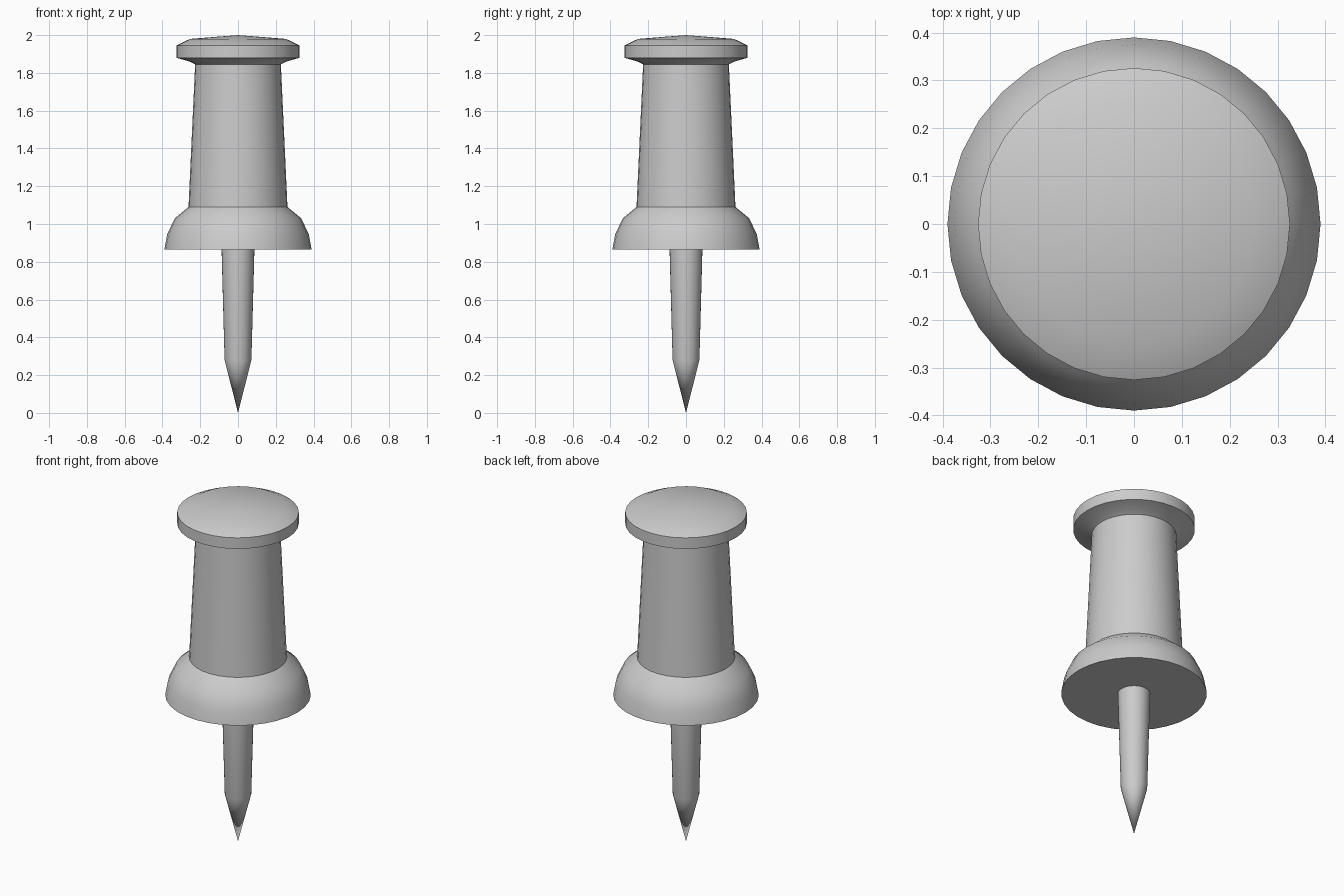
import bpy, bmesh, math

if "Cube" in bpy.data.objects:
    bpy.data.objects.remove(bpy.data.objects["Cube"])

SIDES = 32


def lathe(name, profile, angle=30):
    """Revolve (radius, z) points around the z axis."""
    bm = bmesh.new()
    verts = [bm.verts.new((r, 0, z)) for r, z in profile]
    edges = [bm.edges.new(pair) for pair in zip(verts, verts[1:])]
    bmesh.ops.spin(bm, geom=verts + edges, cent=(0, 0, 0), axis=(0, 0, 1),
                   angle=math.tau, steps=SIDES, use_merge=False)
    bmesh.ops.remove_doubles(bm, verts=bm.verts, dist=0.0005)
    bmesh.ops.recalc_face_normals(bm, faces=bm.faces)
    mesh = bpy.data.meshes.new(name)
    bm.to_mesh(mesh)
    bm.free()
    obj = bpy.data.objects.new(name, mesh)
    bpy.context.collection.objects.link(obj)
    bpy.ops.object.select_all(action='DESELECT')
    obj.select_set(True)
    bpy.context.view_layer.objects.active = obj
    bpy.ops.object.shade_smooth_by_angle(angle=math.radians(angle))
    return obj


# Plastic handle: flared collar, tapered grip, domed cap
lathe("handle", [
    (0.087, 0.865), (0.39, 0.865),
    (0.375, 0.945), (0.335, 1.03), (0.262, 1.09),
    (0.227, 1.845), (0.255, 1.86), (0.326, 1.88),
    (0.326, 1.945), (0.254, 1.98), (0, 2.0),
])

# Metal pin with sharpened tip
lathe("pin", [(0.087, 0.865), (0.071, 0.28), (0, 0)])
